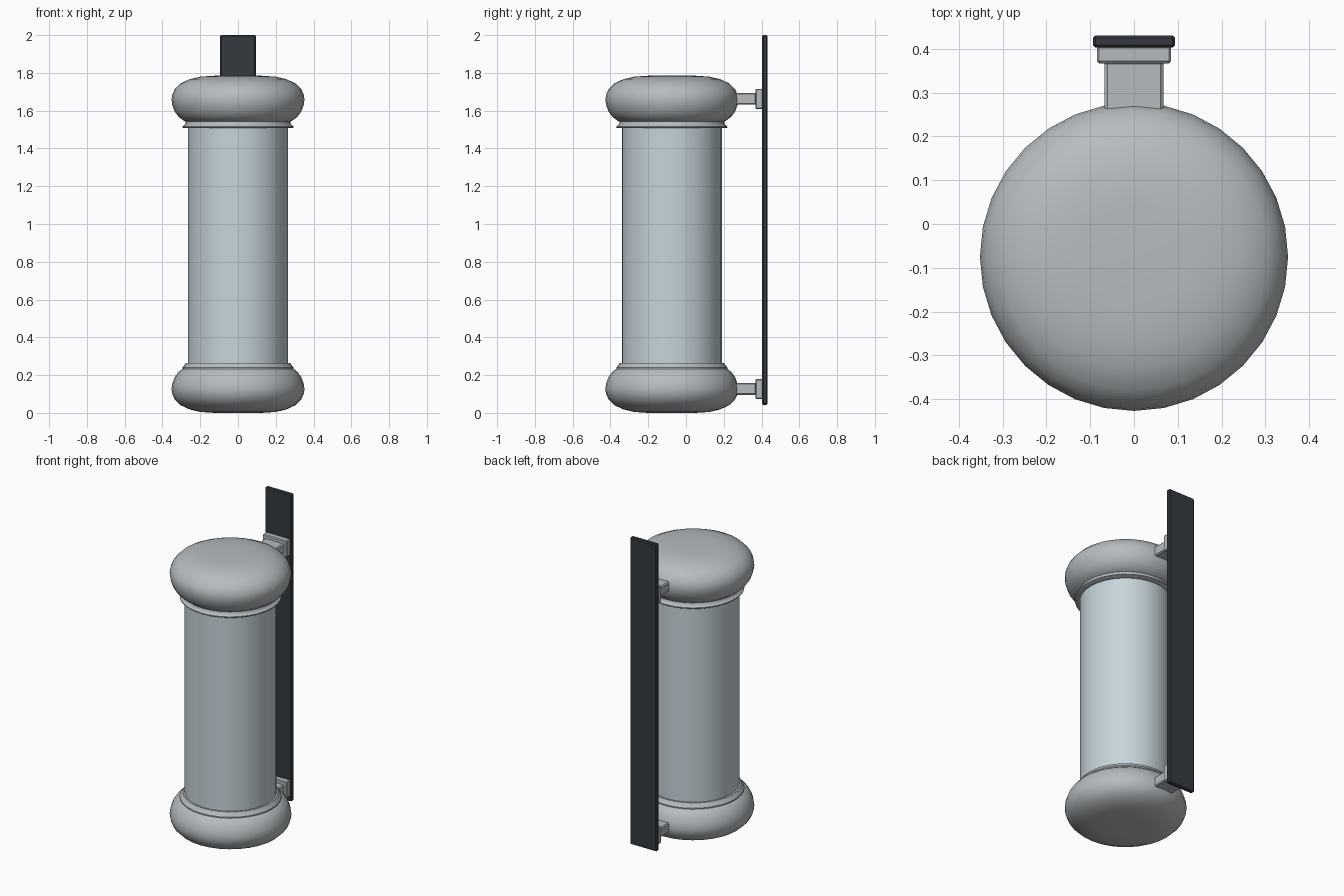
import bpy, bmesh, math

if "Cube" in bpy.data.objects:
    bpy.data.objects.remove(bpy.data.objects["Cube"])

CY = -0.075   # lamp axis offset from the wall bar


def material(name, rgb):
    m = bpy.data.materials.new(name)
    m.diffuse_color = (*rgb, 1)
    m.use_nodes = True
    m.node_tree.nodes["Principled BSDF"].inputs["Base Color"].default_value = m.diffuse_color
    return m


metal = material("grey metal", (0.47, 0.50, 0.52))
glass = material("pale blue glass", (0.57, 0.66, 0.70))
dark = material("dark slate", (0.035, 0.042, 0.050))


def finish(name, bm, mat, angle=35):
    bmesh.ops.recalc_face_normals(bm, faces=bm.faces)
    me = bpy.data.meshes.new(name)
    bm.to_mesh(me)
    bm.free()
    me.materials.append(mat)
    ob = bpy.data.objects.new(name, me)
    bpy.context.collection.objects.link(ob)
    bpy.ops.object.select_all(action='DESELECT')
    ob.select_set(True)
    bpy.context.view_layer.objects.active = ob
    bpy.ops.object.shade_smooth_by_angle(angle=math.radians(angle))
    return ob


def lathe(name, profile, mat, n=32):
    """Turn an (r, z) profile around the lamp axis and close both ends."""
    bm = bmesh.new()
    rings = [[bm.verts.new((r * math.cos(2 * math.pi * i / n),
                            CY + r * math.sin(2 * math.pi * i / n), z))
              for i in range(n)] for r, z in profile]
    for a, b in zip(rings, rings[1:]):
        for i in range(n):
            j = (i + 1) % n
            bm.faces.new((a[i], a[j], b[j], b[i]))
    bm.faces.new(rings[0])
    bm.faces.new(rings[-1])
    return finish(name, bm, mat)


def box(name, x, y0, y1, z0, z1, mat, bevel):
    """Bevelled box, symmetric in x."""
    bm = bmesh.new()
    bmesh.ops.create_cube(bm, size=1)
    for v in bm.verts:
        v.co = (v.co.x * 2 * x, (y0 + y1) / 2 + v.co.y * (y1 - y0),
                (z0 + z1) / 2 + v.co.z * (z1 - z0))
    bmesh.ops.bevel(bm, geom=bm.edges[:], offset=bevel, segments=1,
                    profile=0.5, affect='EDGES')
    return finish(name, bm, mat, 20)


# Tube
lathe("tube", [(0.265, 0.20), (0.265, 1.56)], glass)

# Cushion shaped end caps, upper one from outer face to tube side
cap = [(0.125, 1.785), (0.20, 1.780), (0.255, 1.767), (0.305, 1.744),
       (0.335, 1.714), (0.348, 1.685), (0.352, 1.660), (0.348, 1.630),
       (0.335, 1.595), (0.315, 1.568), (0.285, 1.545), (0.262, 1.538)]
lathe("top_cap", cap, metal)
lathe("bottom_cap", [(r, 1.785 - z) for r, z in cap], metal)

# Stepped collars
lathe("top_collar", [(0.262, 1.507), (0.288, 1.507), (0.294, 1.511), (0.294, 1.517),
                     (0.284, 1.523), (0.278, 1.532), (0.278, 1.55)], metal)
lathe("bottom_collar", [(0.262, 0.265), (0.276, 0.265), (0.281, 0.257),
                        (0.294, 0.240), (0.294, 0.230), (0.27, 0.228)], metal)

# Wall brackets
for label, z in (("top", 1.663), ("bottom", 0.127)):
    box(label + "_bracket_arm", 0.067, 0.20, 0.372, z - 0.031, z + 0.031, metal, 0.006)
    box(label + "_bracket_plate", 0.085, 0.367, 0.407, z - 0.053, z + 0.053, metal, 0.005)

# Long mounting bar
box("mounting_bar", 0.094, 0.403, 0.431, 0.043, 2.0, dark, 0.006)
